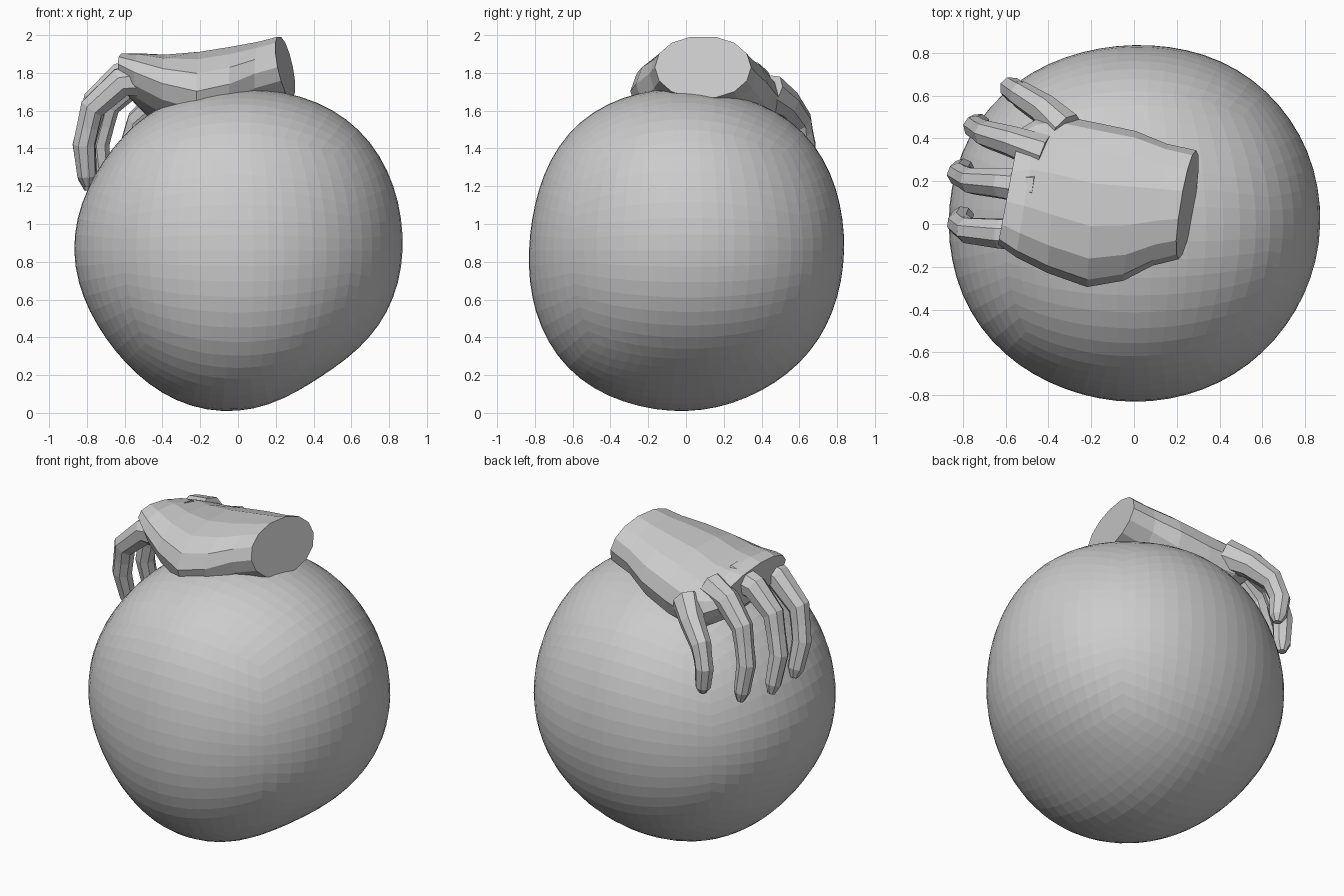
import bpy, bmesh, math
from mathutils import Vector

if "Cube" in bpy.data.objects:
    bpy.data.objects.remove(bpy.data.objects["Cube"])

CENTRE = Vector((0, 0, 0.86))


def make_object(name, bm):
    bmesh.ops.recalc_face_normals(bm, faces=bm.faces)
    mesh = bpy.data.meshes.new(name)
    bm.to_mesh(mesh)
    bm.free()
    ob = bpy.data.objects.new(name, mesh)
    bpy.context.collection.objects.link(ob)
    return ob


# Lumpy ball: outline points in the three main planes steer the radius
front = [(.87, .92), (.805, 1.23), (.70, 1.44), (.54, 1.575), (.29, 1.69), (.05, 1.71),
         (-.44, 1.61), (-.66, 1.39), (-.79, 1.195), (-.87, .86), (-.785, .546),
         (-.65, .335), (-.464, .15), (-.25, .04), (-.05, 0), (.14, .035), (.33, .14),
         (.55, .28), (.71, .40), (.815, .60)]
side = [(-.835, .81), (-.805, 1.05), (-.744, 1.26), (-.665, 1.44), (-.507, 1.575),
        (-.216, 1.70), (.25, 1.67), (.52, 1.575), (.68, 1.417), (.79, 1.18), (.837, .915),
        (.805, .65), (.707, .39), (.52, .20), (.285, .07), (-.35, .07), (-.586, .20),
        (-.72, .36), (-.80, .57)]
top = [(.77, .43), (.615, .615), (.435, .75), (-.45, .72), (-.635, .585), (-.77, .41),
       (-.76, -.42), (-.635, -.58), (-.47, -.695), (.41, -.735), (.605, -.595), (.74, -.43)]
pts = [Vector((x, 0, z)) - CENTRE for x, z in front]
pts += [Vector((0, y, z)) - CENTRE for y, z in side]
pts += [Vector((x, y, 0)) for x, y in top]
pts += [Vector((sx, sy, sz)).normalized() * (.875 if sz > 0 else .85)
        for sx in (-1, 1) for sy in (-1, 1) for sz in (-1, 1)]
dirs = [p.normalized() for p in pts]
goal = [p.length for p in pts]
vals = goal[:]


def radius(d):
    w = [math.exp(9 * (d.dot(k) - 1)) for k in dirs]
    return sum(a * b for a, b in zip(w, vals)) / sum(w)


for _ in range(5):
    now = [radius(d) for d in dirs]
    vals = [v + 0.7 * (g - n) for v, g, n in zip(vals, goal, now)]

bm = bmesh.new()
bmesh.ops.create_cube(bm, size=2)
bmesh.ops.subdivide_edges(bm, edges=bm.edges[:], cuts=15, use_grid_fill=True)
for v in bm.verts:
    d = Vector([math.tan(c * math.pi / 4) for c in v.co]).normalized()
    v.co = CENTRE + d * radius(d)
make_object("ball", bm)


# Skin a list of rings with quads and close both ends
def loft(name, rings):
    bm = bmesh.new()
    rows = [[bm.verts.new(p) for p in ring] for ring in rings]
    n = len(rows[0])
    for a, b in zip(rows, rows[1:]):
        for i in range(n):
            bm.faces.new((a[i], a[(i + 1) % n], b[(i + 1) % n], b[i]))
    bm.faces.new(rows[0])
    bm.faces.new(rows[-1])
    return make_object(name, bm)


# Back of hand and cut wrist: x, y, z, half width, half height, skew, roll
sections = [(.25, .09, 1.83, .255, .165, .16, 0),
            (.12, .09, 1.795, .285, .175, .12, 0),
            (-.02, .085, 1.74, .35, .205, .08, 0),
            (-.20, .09, 1.695, .385, .22, .05, -.02),
            (-.38, .14, 1.70, .37, .19, .06, -.12),
            (-.50, .17, 1.74, .325, .15, .16, -.20),
            (-.585, .175, 1.78, .27, .10, .19, -.25)]
rings = []
for k, (x, y, z, w, h, skew, roll) in enumerate(sections):
    ring = []
    for i in range(14):
        a = 2 * math.pi * i / 14
        c, s = math.cos(a), math.sin(a)
        dy = w * math.copysign(abs(c) ** 0.9, c)
        dz = h * s
        lean = -0.2 * dz if k == 0 else 0
        ring.append((x + skew * dy + lean, y + dy, z + dz + roll * dy))
    rings.append(ring)
loft("hand", rings)


# Fingers: root inside the hand, knuckle, two joints and tip
fingers = {
    "little_finger": [(-.32, .44, 1.70), (-.42, .535, 1.635), (-.53, .605, 1.54),
                      (-.57, .63, 1.42), (-.555, .625, 1.26)],
    "ring_finger": [(-.42, .33, 1.77), (-.57, .385, 1.745), (-.69, .42, 1.63),
                    (-.74, .45, 1.42), (-.715, .475, 1.19)],
    "middle_finger": [(-.46, .17, 1.80), (-.62, .19, 1.775), (-.755, .20, 1.65),
                      (-.815, .23, 1.42), (-.79, .27, 1.18)],
    "index_finger": [(-.44, -.05, 1.77), (-.62, -.045, 1.75), (-.775, -.03, 1.61),
                     (-.815, .0, 1.42), (-.795, .05, 1.20)],
}
for name, path in fingers.items():
    p = [Vector(q) for q in path]
    stations = [(p[0], .10), (p[1], .082), (p[2], .07),
                (p[2].lerp(p[3], .5), .062), (p[3], .062),
                (p[3].lerp(p[4], .75), .052), (p[4], .024)]
    rings = []
    for i, (c, r) in enumerate(stations):
        t = (stations[min(i + 1, 6)][0] - stations[max(i - 1, 0)][0]).normalized()
        out = c - CENTRE
        out = (out - t * out.dot(t)).normalized()
        across = t.cross(out)
        rings.append([c + r * (out * math.sin(a) + across * math.cos(a) * .9)
                      for a in [math.pi * (2 * j + 1) / 8 for j in range(8)]])
    loft(name, rings)
